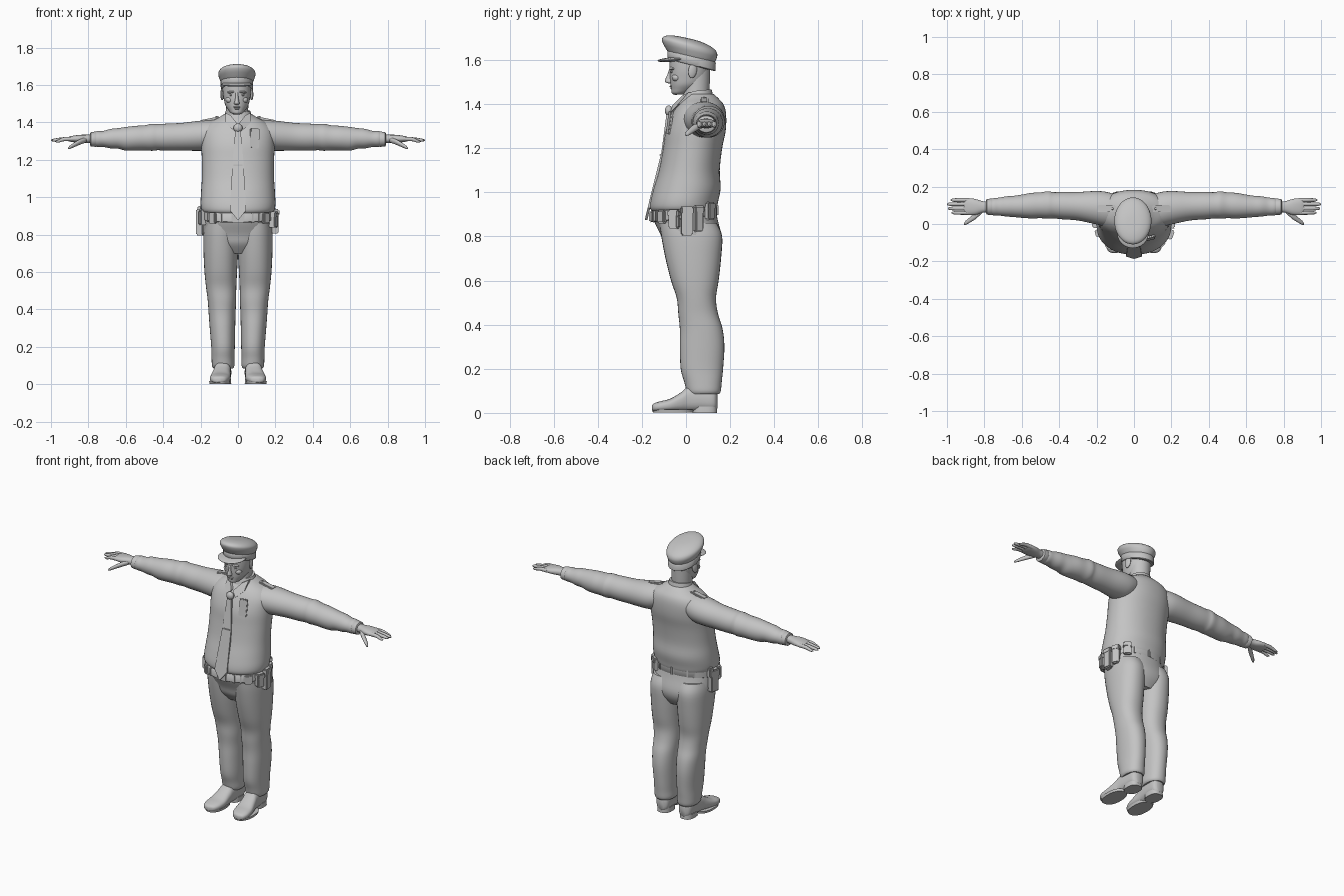
import bpy, bmesh, math
from mathutils import Vector, Matrix

GREY = bpy.data.materials.new("plain grey")
GREY.diffuse_color = (0.55, 0.55, 0.55, 1)


def finish(name, bm, angle=45):
    bmesh.ops.recalc_face_normals(bm, faces=bm.faces)
    me = bpy.data.meshes.new(name)
    bm.to_mesh(me)
    bm.free()
    me.materials.append(GREY)
    ob = bpy.data.objects.new(name, me)
    bpy.context.collection.objects.link(ob)
    bpy.ops.object.select_all(action='DESELECT')
    bpy.context.view_layer.objects.active = ob
    ob.select_set(True)
    bpy.ops.object.shade_smooth_by_angle(angle=math.radians(angle))
    return ob


def spline(rings, sub):
    """Catmull-Rom interpolation of ring parameters."""
    out, n = [], len(rings)
    for i in range(n - 1):
        a, b, c, d = (rings[max(0, min(n - 1, j))] for j in range(i - 1, i + 3))
        for k in range(sub):
            t = k / sub
            out.append([0.5 * (2*q + (r - p)*t + (2*p - 5*q + 4*r - s)*t*t + (3*q - p - 3*r + s)*t**3)
                        for p, q, r, s in zip(a, b, c, d)])
    return out + [list(rings[-1])]


def loft(name, axis, rings, sub=4, seg=32, p=2.0, shear=0.0, side=1, angle=45):
    """Rings are (position, centre u, centre v, radius u, radius v) along one axis."""
    bm, loops = bmesh.new(), []
    for pos, cu, cv, ru, rv in spline(rings, sub):
        ring = []
        for i in range(seg):
            t = 2 * math.pi * i / seg
            c, s = math.cos(t), math.sin(t)
            u = cu + ru * math.copysign(abs(c) ** (2 / p), c)
            v = cv + rv * math.copysign(abs(s) ** (2 / p), s)
            x, y, z = {'Z': (u, v, pos), 'X': (pos, u, v), 'Y': (u, pos, v)}[axis]
            ring.append(bm.verts.new((x * side, y, z + shear * y)))
        loops.append(ring)
    for a, b in zip(loops, loops[1:]):
        for i in range(seg):
            j = (i + 1) % seg
            bm.faces.new((a[i], a[j], b[j], b[i]))
    bm.faces.new(loops[0])
    bm.faces.new(loops[-1])
    return finish(name, bm, angle)


def ball(name, loc, size, rot=(0, 0, 0)):
    bm = bmesh.new()
    bmesh.ops.create_uvsphere(bm, u_segments=24, v_segments=14, radius=1)
    ob = finish(name, bm)
    ob.location, ob.scale, ob.rotation_euler = loc, size, rot
    return ob


def block(name, loc, size, rot=(0, 0, 0), bevel=0.006):
    bm = bmesh.new()
    bmesh.ops.create_cube(bm, size=1, matrix=Matrix.Diagonal((*size, 1)))
    bmesh.ops.bevel(bm, geom=bm.edges[:], offset=min(bevel, min(size) * 0.4), segments=2, affect='EDGES')
    ob = finish(name, bm, 35)
    ob.location, ob.rotation_euler = loc, rot
    return ob


def plate(name, outline, depth):
    """Flat closed outline of 3D points, thickened towards the back."""
    bm = bmesh.new()
    f = bm.faces.new([bm.verts.new(q) for q in outline])
    ext = bmesh.ops.extrude_face_region(bm, geom=[f])
    bmesh.ops.translate(bm, vec=(0, depth, 0), verts=[v for v in ext['geom'] if isinstance(v, bmesh.types.BMVert)])
    return finish(name, bm, 30)


# Shirt body, hanging over the belt
loft("shirt", 'Z', [
    (0.905, 0, -0.012, 0.165, 0.13), (0.925, 0, -0.012, 0.192, 0.15), (0.96, 0, -0.008, 0.2, 0.154),
    (1.02, 0, 0.005, 0.198, 0.152), (1.1, 0, 0.015, 0.193, 0.138), (1.2, 0, 0.03, 0.193, 0.134),
    (1.28, 0, 0.044, 0.196, 0.136), (1.35, 0, 0.058, 0.192, 0.124), (1.395, 0, 0.066, 0.16, 0.106),
    (1.425, 0, 0.066, 0.105, 0.082), (1.445, 0, 0.06, 0.072, 0.066)], p=2.15, seg=48)

# Trousers: hips and two legs
loft("hips", 'Z', [(0.7, 0, 0.035, 0.1, 0.09), (0.75, 0, 0.03, 0.16, 0.125), (0.8, 0, 0.025, 0.184, 0.137),
                   (0.87, 0, 0.0, 0.185, 0.145), (0.92, 0, -0.01, 0.18, 0.145)], p=2.2, seg=48)
for s in (-1, 1):
    loft("trouser_leg", 'Z', [
        (0.085, 0.079, 0.08, 0.052, 0.07), (0.1, 0.079, 0.08, 0.06, 0.078), (0.14, 0.08, 0.077, 0.061, 0.085),
        (0.2, 0.08, 0.072, 0.063, 0.096), (0.3, 0.083, 0.073, 0.068, 0.101), (0.38, 0.085, 0.069, 0.072, 0.097),
        (0.45, 0.086, 0.055, 0.076, 0.09), (0.52, 0.09, 0.047, 0.081, 0.089), (0.6, 0.092, 0.04, 0.087, 0.108),
        (0.7, 0.092, 0.033, 0.092, 0.126), (0.8, 0.092, 0.026, 0.093, 0.138), (0.86, 0.09, 0.01, 0.088, 0.13)],
        p=2.2, side=s)

    # Shoes with sole and heel
    loft("shoe", 'Y', [
        (-0.155, 0.104, 0.022, 0.012, 0.01), (-0.145, 0.102, 0.025, 0.036, 0.018), (-0.115, 0.099, 0.029, 0.051, 0.024),
        (-0.07, 0.094, 0.035, 0.054, 0.03), (-0.02, 0.088, 0.05, 0.048, 0.045), (0.01, 0.084, 0.062, 0.045, 0.056),
        (0.07, 0.08, 0.064, 0.044, 0.056), (0.125, 0.078, 0.06, 0.04, 0.052), (0.142, 0.077, 0.055, 0.02, 0.035)],
        p=2.5, side=s)
    loft("sole", 'Z', [(0.001, 0.099, -0.06, 0.052, 0.09), (0.016, 0.099, -0.06, 0.055, 0.094)],
         sub=1, p=2.3, side=s)
    loft("heel", 'Z', [(0.0, 0.079, 0.085, 0.043, 0.056), (0.03, 0.079, 0.085, 0.042, 0.055)], sub=1, p=2.6, side=s)

    # Sleeve with soft folds, and cuff
    loft("sleeve", 'X', [
        (0.09, 0.075, 1.345, 0.08, 0.065), (0.15, 0.08, 1.332, 0.092, 0.08), (0.21, 0.088, 1.328, 0.088, 0.08),
        (0.3, 0.095, 1.323, 0.076, 0.074), (0.38, 0.098, 1.321, 0.073, 0.072), (0.43, 0.1, 1.321, 0.07, 0.07),
        (0.46, 0.102, 1.32, 0.073, 0.072), (0.5, 0.1, 1.317, 0.069, 0.067), (0.55, 0.098, 1.315, 0.068, 0.066),
        (0.6, 0.095, 1.312, 0.062, 0.063), (0.64, 0.094, 1.314, 0.057, 0.055), (0.68, 0.094, 1.313, 0.054, 0.052),
        (0.72, 0.093, 1.311, 0.048, 0.043), (0.75, 0.092, 1.311, 0.046, 0.043), (0.77, 0.092, 1.31, 0.038, 0.036)],
        side=s)
    loft("cuff", 'X', [(0.755, 0.092, 1.31, 0.041, 0.038), (0.76, 0.092, 1.31, 0.044, 0.041),
                       (0.787, 0.092, 1.309, 0.042, 0.038), (0.79, 0.092, 1.309, 0.037, 0.033)], sub=1, side=s)

    # Hand, four fingers and thumb
    loft("hand", 'X', [(0.77, 0.092, 1.312, 0.028, 0.023), (0.81, 0.091, 1.312, 0.031, 0.022),
                       (0.85, 0.091, 1.312, 0.043, 0.021), (0.89, 0.093, 1.311, 0.045, 0.016),
                       (0.91, 0.094, 1.31, 0.04, 0.01)], p=2.3, seg=24, side=s)
    for y, tip, dz in ((0.06, 0.975, -0.006), (0.083, 0.995, 0), (0.106, 1.0, 0), (0.128, 0.98, -0.004)):
        loft("finger", 'X', [(0.88, y, 1.311, 0.011, 0.012), (0.93, y, 1.31, 0.0105, 0.011),
                             (tip - 0.015, y, 1.305 + dz, 0.009, 0.008), (tip, y, 1.304 + dz, 0.003, 0.003)],
             sub=3, seg=12, side=s)
    loft("thumb", 'X', [(0.81, 0.075, 1.307, 0.014, 0.014), (0.845, 0.045, 1.295, 0.017, 0.015),
                        (0.88, 0.02, 1.277, 0.014, 0.012), (0.9, 0.006, 1.266, 0.011, 0.009),
                        (0.908, 0.0, 1.261, 0.004, 0.004)], sub=3, seg=14, side=s)

    # Shoulder strap, chest pocket fold, collar wing
    block("shoulder_strap", (0.148 * s, 0.082, 1.416), (0.105, 0.038, 0.012), (0, 0.2 * s, 0))
    ball("strap_button", (0.115 * s, 0.082, 1.43), (0.006, 0.006, 0.004))
    plate("collar_wing", [(0.006 * s, -0.062, 1.395), (0.03 * s, -0.07, 1.362), (0.068 * s, -0.035, 1.4),
                          (0.068 * s, 0.01, 1.452), (0.04 * s, -0.018, 1.438)], 0.02)

# Collar and neck
loft("collar", 'Z', [(1.405, 0, 0.052, 0.08, 0.075), (1.43, 0, 0.052, 0.073, 0.07), (1.456, 0, 0.054, 0.066, 0.062)],
     sub=2, shear=0.1)
loft("neck", 'Z', [(1.38, -0.004, 0.05, 0.062, 0.062), (1.44, -0.004, 0.046, 0.059, 0.06),
                   (1.5, -0.005, 0.046, 0.06, 0.062), (1.56, -0.006, 0.045, 0.062, 0.065)])

# Head with face features
HX = -0.006
loft("head", 'Z', [
    (1.443, HX, -0.035, 0.016, 0.016), (1.45, HX, -0.03, 0.032, 0.034), (1.468, HX, -0.012, 0.047, 0.055),
    (1.49, HX, 0.003, 0.061, 0.073), (1.52, HX, 0.012, 0.069, 0.085), (1.555, HX, 0.016, 0.075, 0.09),
    (1.6, HX, 0.021, 0.077, 0.096), (1.64, HX, 0.022, 0.074, 0.093)], p=2.15)
loft("nose", 'Z', [(1.494, HX, -0.07, 0.008, 0.01), (1.5, HX, -0.074, 0.015, 0.02), (1.512, HX, -0.073, 0.012, 0.021),
                   (1.535, HX, -0.068, 0.008, 0.016), (1.56, HX, -0.065, 0.009, 0.011)], sub=3, seg=16)
ball("upper_lip", (HX, -0.064, 1.481), (0.021, 0.011, 0.005))
ball("lower_lip", (HX, -0.06, 1.473), (0.018, 0.012, 0.005))
ball("chin", (HX, -0.046, 1.455), (0.022, 0.02, 0.013))
for s in (-1, 1):
    ball("brow", (HX + 0.029 * s, -0.062, 1.562), (0.024, 0.012, 0.007), (0, 0.1 * s, -0.25 * -s))
    ball("eye", (HX + 0.029 * s, -0.061, 1.546), (0.012, 0.009, 0.006))
    ball("cheek", (HX + 0.038 * s, -0.042, 1.52), (0.022, 0.022, 0.018))
    ball("ear", (HX + 0.078 * s, 0.03, 1.552), (0.009, 0.02, 0.034), (-0.15, 0, 0.25 * s))

# Peaked cap, tipped backwards
loft("cap_band", 'Z', [(1.583, HX, 0.025, 0.082, 0.105), (1.587, HX, 0.025, 0.086, 0.109),
                       (1.622, HX, 0.025, 0.087, 0.11), (1.626, HX, 0.025, 0.084, 0.107)], sub=1, shear=-0.26)
loft("cap_crown", 'Z', [
    (1.62, HX, 0.024, 0.085, 0.107), (1.635, HX, 0.022, 0.092, 0.116), (1.656, HX, 0.018, 0.099, 0.124),
    (1.675, HX, 0.012, 0.096, 0.12), (1.69, HX, 0.005, 0.077, 0.096), (1.699, HX, 0.002, 0.045, 0.055),
    (1.701, HX, 0.0, 0.006, 0.008)], shear=-0.22, seg=40)
ball("cap_visor", (HX, -0.05, 1.603), (0.084, 0.08, 0.011), (0.08, 0, 0))

# Tie, hanging away from the belly
plate("tie", [(-0.014, -0.088, 1.36), (-0.03, -0.112, 1.18), (-0.043, -0.174, 0.93), (0, -0.187, 0.875),
              (0.043, -0.174, 0.93), (0.03, -0.112, 1.18), (0.014, -0.088, 1.36)], 0.012)
ball("tie_knot", (0, -0.078, 1.37), (0.024, 0.018, 0.024))
block("tie_clip", (0, -0.116, 1.17), (0.05, 0.008, 0.008), bevel=0.002)

# Chest badge plate
block("chest_badge", (0.089, -0.074, 1.315), (0.05, 0.012, 0.108), (-0.12, 0.05, 0.25), 0.004)

# Belt with buckle and keepers
BX, BY, BC, SHEAR = 0.19, 0.15, -0.01, 0.1
loft("belt", 'Z', [(0.88, 0, BC, BX - 0.005, BY - 0.004), (0.884, 0, BC, BX, BY), (0.926, 0, BC, BX, BY),
                   (0.93, 0, BC, BX - 0.005, BY - 0.004)], sub=1, p=2.15, shear=SHEAR, seg=48)


def on_belt(name, deg, size, drop=0.0, out=0.0):
    """Box set on the belt; angle 0 is the front, positive towards +x."""
    a = math.radians(deg)
    x, y = math.sin(a), -math.cos(a)
    n = Vector((x / BX, y / BY)).normalized()
    px, py = BX * x + n.x * out, BC + BY * y + n.y * out
    return block(name, (px, py, 0.905 + SHEAR * py - drop), size, (0, 0, math.atan2(n.x, -n.y)))


on_belt("buckle", 0, (0.07, 0.016, 0.052))
for d in (-58, -28, 24, 36, 150, 180, 210):
    on_belt("belt_keeper", d, (0.02, 0.014, 0.056))
for d in (-44, 50):
    on_belt("small_pouch", d, (0.045, 0.026, 0.06), 0.005, 0.003)

# Pouches on one hip, holster on the other
for d, w, h, drop in ((74, 0.046, 0.085, 0.02), (95, 0.052, 0.13, 0.035), (114, 0.045, 0.12, 0.03), (136, 0.045, 0.08, 0)):
    on_belt("belt_pouch", d, (w, 0.04, h), drop, 0.006)
    on_belt("pouch_flap", d, (w + 0.006, 0.046, 0.034), drop - h / 2 + 0.017, 0.006)
on_belt("holster", -98, (0.06, 0.04, 0.13), 0.045, 0.012)
on_belt("holster_flap", -98, (0.07, 0.045, 0.05), -0.005, 0.01)
on_belt("pistol_grip", -106, (0.03, 0.025, 0.06), -0.015, 0.02)
on_belt("radio_pouch", -76, (0.04, 0.035, 0.08), 0.01, 0.006)
